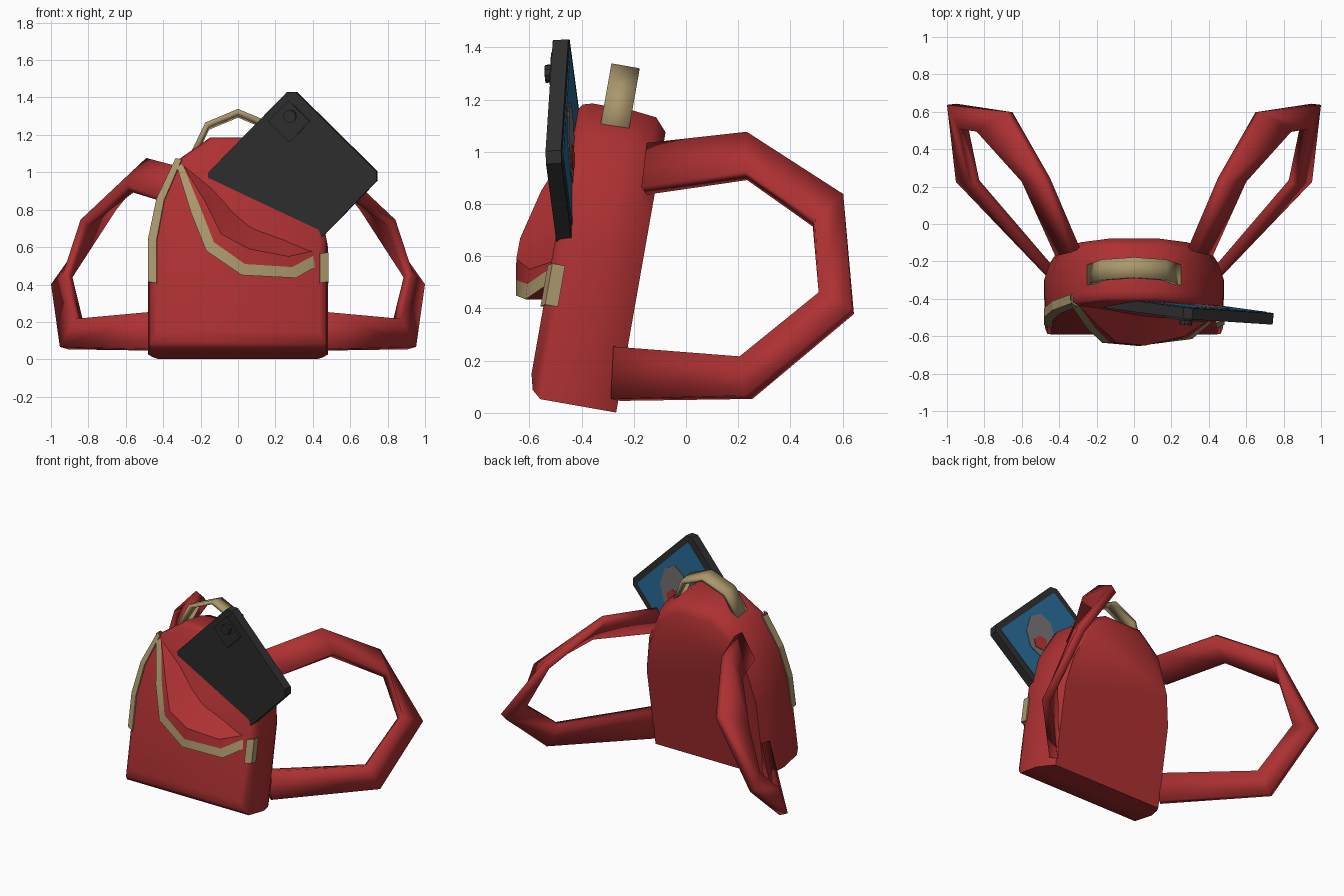
import bpy, bmesh, math
from mathutils import Matrix, Vector

old = bpy.data.objects.get("Cube")
if old:
    bpy.data.objects.remove(old)


def material(name, r, g, b):
    m = bpy.data.materials.new(name)
    m.use_nodes = True
    m.diffuse_color = (r, g, b, 1)
    m.node_tree.nodes["Principled BSDF"].inputs["Base Color"].default_value = (r, g, b, 1)
    return m


RED = material("red cloth", .42, .03, .032)
TAN = material("tan trim", .4, .31, .15)
DARK = material("dark case", .027, .027, .027)
BLUE = material("blue screen", .02, .14, .29)
GREY = material("grey emblem", .17, .155, .16)

# The bag leans back
LEAN = Matrix.Translation((0, -.43, .03)) @ Matrix.Rotation(math.radians(-10), 4, 'X')


def loft(name, rows, mats, matrix=None, closed=False, caps=False,
         thick=0, smooth=0, rule=None):
    """Skin rows of points; rule gives the material slot for a row."""
    bm = bmesh.new()
    grid = [[bm.verts.new(p) for p in row] for row in rows]
    n = len(rows[0])
    for i in range(len(grid) - 1):
        a, b = grid[i], grid[i + 1]
        for j in range(n if closed else n - 1):
            k = (j + 1) % n
            f = bm.faces.new((a[j], a[k], b[k], b[j]))
            f.material_index = rule(i) if rule else 0
    if caps:
        bm.faces.new(grid[0])
        bm.faces.new(grid[-1])
    bmesh.ops.recalc_face_normals(bm, faces=bm.faces)
    me = bpy.data.meshes.new(name)
    bm.to_mesh(me)
    bm.free()
    for m in mats:
        me.materials.append(m)
    ob = bpy.data.objects.new(name, me)
    bpy.context.collection.objects.link(ob)
    if matrix:
        ob.matrix_world = matrix
    if thick:
        mod = ob.modifiers.new("thickness", 'SOLIDIFY')
        mod.thickness = thick
        mod.offset = 0
    if smooth:
        bpy.ops.object.select_all(action='DESELECT')
        ob.select_set(True)
        bpy.context.view_layer.objects.active = ob
        bpy.ops.object.shade_smooth_by_angle(angle=math.radians(smooth))
    return ob


# Bag body: arched outline lofted from front to back
ARCH = [(.475, 0), (.475, .59), (.43, .81), (.32, 1.03), (.15, 1.15)]
OUTLINE = ARCH + [(-x, z) for x, z in reversed(ARCH)]


def ring(y, side, top, bottom):
    return [(x * (1 - side / .475), y, bottom + z * (1 - (top + bottom) / 1.15))
            for x, z in OUTLINE]


body = [ring(-.18, .04, .03, .09), ring(-.165, .012, .01, .03), ring(-.13, 0, 0, 0),
        ring(.03, -.005, 0, 0), ring(.12, .025, .01, 0), ring(.165, .05, .06, 0)]
loft("bag_body", body, [RED], LEAN, closed=True, caps=True, smooth=50)


# Trim bands folded round the front edge of the body
def edge_band(name, pts):
    rows = [[(x, -.125, z), (x, -.172, z), (x * .91, -.187, z - .01)] for x, z in pts]
    loft(name, rows, [TAN], LEAN, thick=.009)


edge_band("right_edge_trim", [(-.478, .36), (-.478, .59), (-.433, .81), (-.33, 1.03)])
edge_band("left_edge_trim", [(.48, .36), (.48, .52)])

# Flap bulging from the front: lower edge, bulge line, upper edge as x, y, z
lower = [(-.34, -.43, 1.07), (-.25, -.56, .78), (-.17, -.635, .58),
         (.02, -.652, .45), (.31, -.615, .435), (.46, -.49, .52)]
bulge = [(-.29, -.44, 1.03), (-.18, -.555, .85), (-.09, -.635, .67),
         (.06, -.65, .59), (.27, -.6, .55), (.45, -.48, .59)]
upper = [(-.27, -.41, 1.04), (-.13, -.43, .93), (-.02, -.44, .82),
         (.1, -.455, .72), (.3, -.465, .65), (.44, -.465, .6)]
root = [(x, -.56 + .17 * z, z) for x, y, z in lower]
trim = [Vector(a) + (Vector(b) - Vector(a)).normalized() * .062
        for a, b in zip(lower, bulge)]
loft("front_flap", [root, lower, trim, bulge, upper], [RED, TAN],
     smooth=35, rule=lambda i: int(i == 1))

# Carry handle
arc = [(-.24, 1.07), (-.165, 1.23), (0, 1.3), (.165, 1.23), (.24, 1.07)]
loft("carry_handle", [[(x, -.085, z), (x, .025, z)] for x, z in arc],
     [TAN], LEAN, thick=.028, smooth=50)

# Shoulder straps: outer and inner edge of each ribbon, mirrored
outer = [(.31, -.14, 1.02), (.47, .24, 1.06), (.67, .6, .82),
         (.975, .64, .39), (.93, .24, .06), (.44, -.27, .05)]
inner = [(.4, -.16, .85), (.58, .23, .91), (.82, .49, .73),
         (.91, .51, .45), (.85, .22, .21), (.44, -.26, .25)]
for side, name in ((1, "left_strap"), (-1, "right_strap")):
    loft(name, [[(side * x, y, z) for x, y, z in pair] for pair in zip(outer, inner)],
         [RED], thick=.055, smooth=30)

# Tablet frame: u runs down its top edge, v up its side, n out of its back
u = Vector((.71, -.046, -.7)).normalized()
n = u.cross(Vector((.68, -.094, .73))).normalized()
v = n.cross(u)
TABLET = Matrix((u, v, n)).transposed().to_4x4()
TABLET.translation = (.29, -.492, .975)


def plate(name, shape, low, high, mat):
    loft(name, [[(x, y, h) for x, y in shape] for h in (low, high)],
         [mat], TABLET, closed=True, caps=True)


def chamfered(h, c):
    k = h - c
    return [(h, -k), (h, k), (k, h), (-k, h), (-h, k), (-h, -k), (-k, -h), (k, -h)]


def oval(cx, cy, a, b, count, turn=0):
    pts = []
    for i in range(count):
        t = math.tau * i / count
        p, q = a * math.cos(t), b * math.sin(t)
        pts.append((cx + p * math.cos(turn) - q * math.sin(turn),
                    cy + p * math.sin(turn) + q * math.cos(turn)))
    return pts


plate("tablet_case", chamfered(.338, .035), -.06, 0, DARK)
plate("tablet_screen", chamfered(.295, .01), -.064, -.059, BLUE)
plate("screen_emblem", oval(.035, .12, .16, .11, 8, math.radians(135)), -.068, -.063, GREY)
plate("emblem_centre", oval(.08, .08, .055, .05, 6), -.072, -.067, RED)
plate("camera_plate", [(x - .22, y + .2) for x, y in chamfered(.08, .005)], -.01, .012, DARK)
plate("camera_lens", oval(-.235, .225, .035, .035, 10), 0, .036, DARK)
